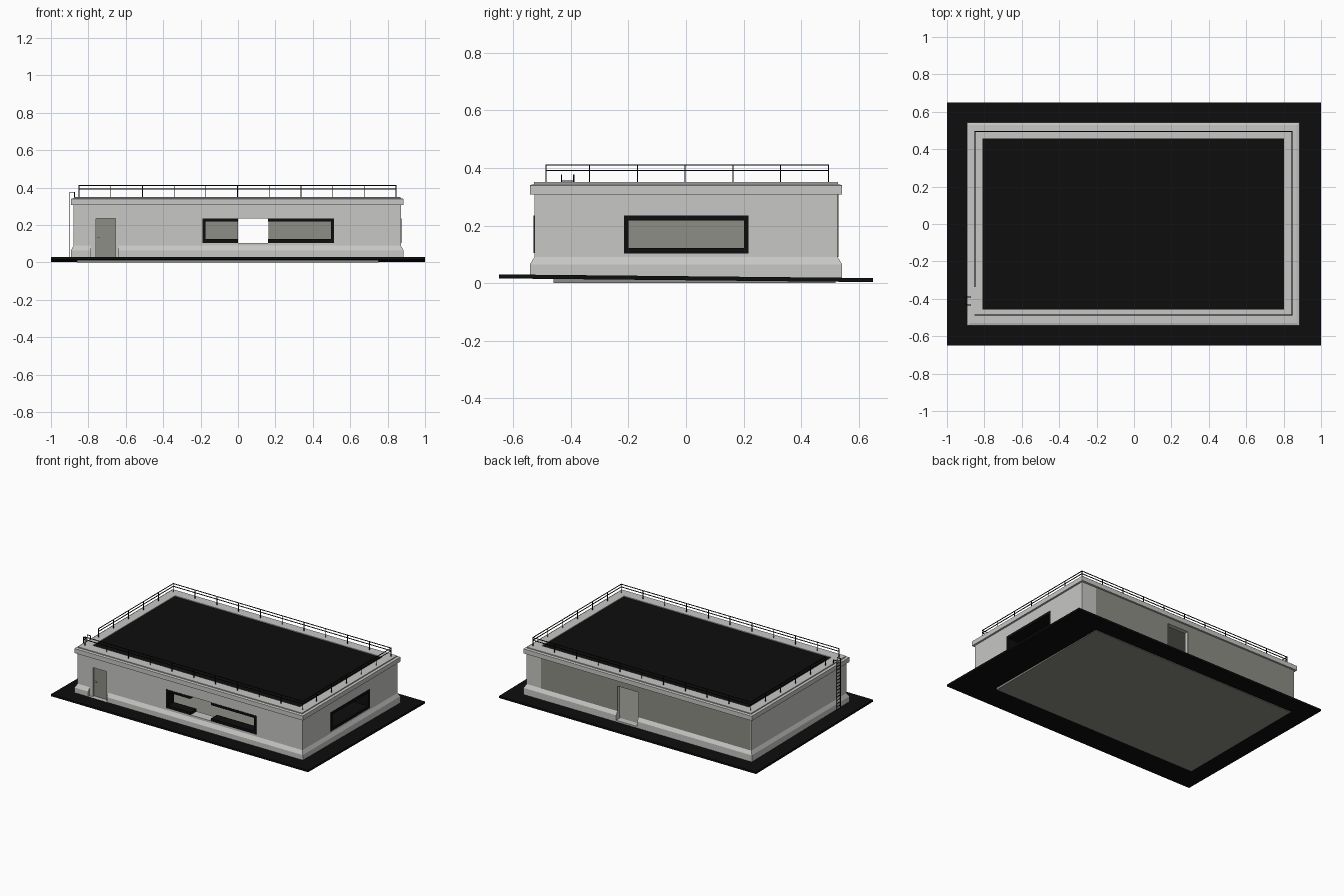
import bpy, bmesh
from mathutils import Vector

if "Cube" in bpy.data.objects:
    bpy.data.objects.remove(bpy.data.objects["Cube"])


def material(name, rgb):
    m = bpy.data.materials.new(name)
    m.diffuse_color = (*rgb, 1)
    m.use_nodes = True
    m.node_tree.nodes["Principled BSDF"].inputs["Base Color"].default_value = m.diffuse_color
    return m


LIGHT = material("light concrete", (0.57, 0.57, 0.56))
BLACK = material("black", (0.004, 0.004, 0.004))
GREY = material("warm grey", (0.27, 0.27, 0.24))


def finish(name, bm, *mats):
    bmesh.ops.recalc_face_normals(bm, faces=bm.faces)
    me = bpy.data.meshes.new(name)
    bm.to_mesh(me)
    bm.free()
    for m in mats:
        me.materials.append(m)
    ob = bpy.data.objects.new(name, me)
    bpy.context.scene.collection.objects.link(ob)
    return ob


def add_box(bm, lo, hi):
    lo, hi = Vector(lo), Vector(hi)
    vs = bmesh.ops.create_cube(bm, size=1)["verts"]
    for v in vs:
        v.co = Vector(((lo + hi) / 2)[i] + v.co[i] * (hi - lo)[i] for i in range(3))
    return vs


def boxes(name, mat, *spans):
    bm = bmesh.new()
    for lo, hi in spans:
        add_box(bm, lo, hi)
    return finish(name, bm, mat)


def bar(a, b, r=0.002):
    """Box span for a thin square bar along one axis."""
    lo = [min(p, q) - r for p, q in zip(a, b)]
    hi = [max(p, q) + r for p, q in zip(a, b)]
    return lo, hi


# Ground slab, falling slightly towards the back
bm = bmesh.new()
for v in add_box(bm, (-1, -0.65, 0.010), (1, 0.65, 0.024)):
    v.co.z -= v.co.y * 0.0098
finish("ground_slab", bm, BLACK)
boxes("foundation_plate", GREY, ((-0.86, -0.46, 0), (0.75, 0.52, 0.014)))

# Building shell: rectangular rings from plinth to parapet and roof
CX = -0.004
RINGS = [(0.888, 0.543, 0.016), (0.888, 0.543, 0.065), (0.875, 0.527, 0.09),
         (0.875, 0.527, 0.308), (0.888, 0.543, 0.308), (0.888, 0.543, 0.34),
         (0.872, 0.529, 0.344), (0.872, 0.529, 0.351), (0.806, 0.457, 0.351),
         (0.806, 0.457, 0.346)]
bm = bmesh.new()
loops = [[bm.verts.new((CX + sx * hx, sy * hy, z))
          for sx, sy in ((-1, -1), (1, -1), (1, 1), (-1, 1))] for hx, hy, z in RINGS]
for a, b in zip(loops, loops[1:]):
    for i in range(4):
        j = (i + 1) % 4
        bm.faces.new((a[i], a[j], b[j], b[i]))
bm.faces.new(loops[0])
bm.faces.new(loops[-1])
shell = finish("building_shell", bm, LIGHT, BLACK, GREY)

# Room and openings cut from the shell
ROOM_LO, ROOM_HI = (-0.855, -0.46, 0.03), (0.75, 0.50, 0.30)
CUTS = [("room", ROOM_LO, ROOM_HI),
        ("front_window", (-0.19, -0.6, 0.105), (0.512, -0.44, 0.235)),
        ("side_window", (0.7, -0.215, 0.103), (0.95, 0.217, 0.235)),
        ("back_door", (0.0, 0.45, 0.03), (0.163, 0.6, 0.265)),
        ("plinth_gap", (-0.785, -0.6, 0.03), (-0.64, -0.527, 0.12)),
        ("front_door", (-0.76, -0.6, 0.03), (-0.655, -0.505, 0.235))]
for name, lo, hi in CUTS:
    cutter = boxes(name + "_cutter", LIGHT, (lo, hi))
    cutter.hide_render = True
    cutter.hide_viewport = False
    mod = shell.modifiers.new(name, 'BOOLEAN')
    mod.operation = 'DIFFERENCE'
    mod.solver = 'EXACT'
    mod.object = cutter
bpy.context.view_layer.update()
dg = bpy.context.evaluated_depsgraph_get()
shell_mesh = bpy.data.meshes.new_from_object(shell.evaluated_get(dg))
shell.modifiers.clear()
shell.data = shell_mesh
for ob in [o for o in bpy.data.objects if o.name.endswith("_cutter")]:
    bpy.data.objects.remove(ob)

# Roof field is black, the faces lining the room are grey
for f in shell_mesh.polygons:
    pts = [shell_mesh.vertices[i].co for i in f.vertices]
    if f.normal.z > 0.9 and all(abs(p.z - 0.346) < 0.001 for p in pts):
        f.material_index = 1
    elif all(ROOM_LO[i] - 0.001 < p[i] < ROOM_HI[i] + 0.001 for p in pts for i in range(3)):
        f.material_index = 2

# Grey cladding on the back wall, around the door
boxes("back_cladding", GREY,
      ((-0.872, 0.524, 0.09), (0.0, 0.530, 0.308)),
      ((0.163, 0.524, 0.09), (0.757, 0.530, 0.308)),
      ((0.0, 0.524, 0.265), (0.163, 0.530, 0.308)))

# Front window frame, broken by the gap in the middle
Y0, Y1 = -0.530, -0.462
spans = [((x0, Y0, z0), (x1, Y1, z1))
         for x0, x1 in ((-0.19, 0.0), (0.16, 0.512))
         for z0, z1 in ((0.105, 0.124), (0.218, 0.235))]
spans += [((x0, Y0, 0.124), (x1, Y1, 0.218)) for x0, x1 in ((-0.19, -0.175), (0.497, 0.512))]
boxes("front_window_frame", BLACK, *spans)

# Side window frame
X0, X1 = 0.752, 0.874
boxes("side_window_frame", BLACK,
      ((X0, -0.215, 0.103), (X1, 0.217, 0.122)),
      ((X0, -0.215, 0.217), (X1, 0.217, 0.235)),
      ((X0, -0.215, 0.122), (X1, -0.200, 0.217)),
      ((X0, 0.202, 0.122), (X1, 0.217, 0.217)))

# Front door and its handle
boxes("front_door", GREY, ((-0.76, -0.513, 0.03), (-0.655, -0.50, 0.235)))
boxes("front_door_handle", LIGHT, ((-0.753, -0.522, 0.132), (-0.738, -0.512, 0.137)))

# Roof railing: two rails and evenly spaced posts on all sides
L, R, F, B = -0.85, 0.845, -0.487, 0.495
GAP = -0.335
Z0, ZM, ZT = 0.35, 0.392, 0.411
spans = []
for z in (ZM, ZT):
    spans += [bar((L, F, z), (R, F, z)), bar((L, B, z), (R, B, z)),
              bar((R, F, z), (R, B, z)), bar((L, GAP, z), (L, B, z))]
for i in range(11):
    x = L + (R - L) * i / 10
    spans += [bar((x, y, Z0), (x, y, ZT)) for y in (F, B)]
for i in range(5):
    y = GAP + (B - GAP) * i / 5
    spans += [bar((x, y, Z0), (x, y, ZT)) for x in (L, R)]
boxes("roof_railing", BLACK, *spans)

# Ladder on the left wall, hooked over the parapet
LX = -0.9
spans = []
for y in (-0.433, -0.390):
    spans += [bar((LX, y, 0.03), (LX, y, 0.375)),
              bar((LX, y, 0.375), (-0.878, y, 0.375)),
              bar((-0.874, y, 0.35), (-0.874, y, 0.375))]
for i in range(14):
    z = 0.05 + i * 0.0235
    spans.append(bar((LX, -0.433, z), (LX, -0.390, z), 0.0017))
boxes("ladder", BLACK, *spans)
